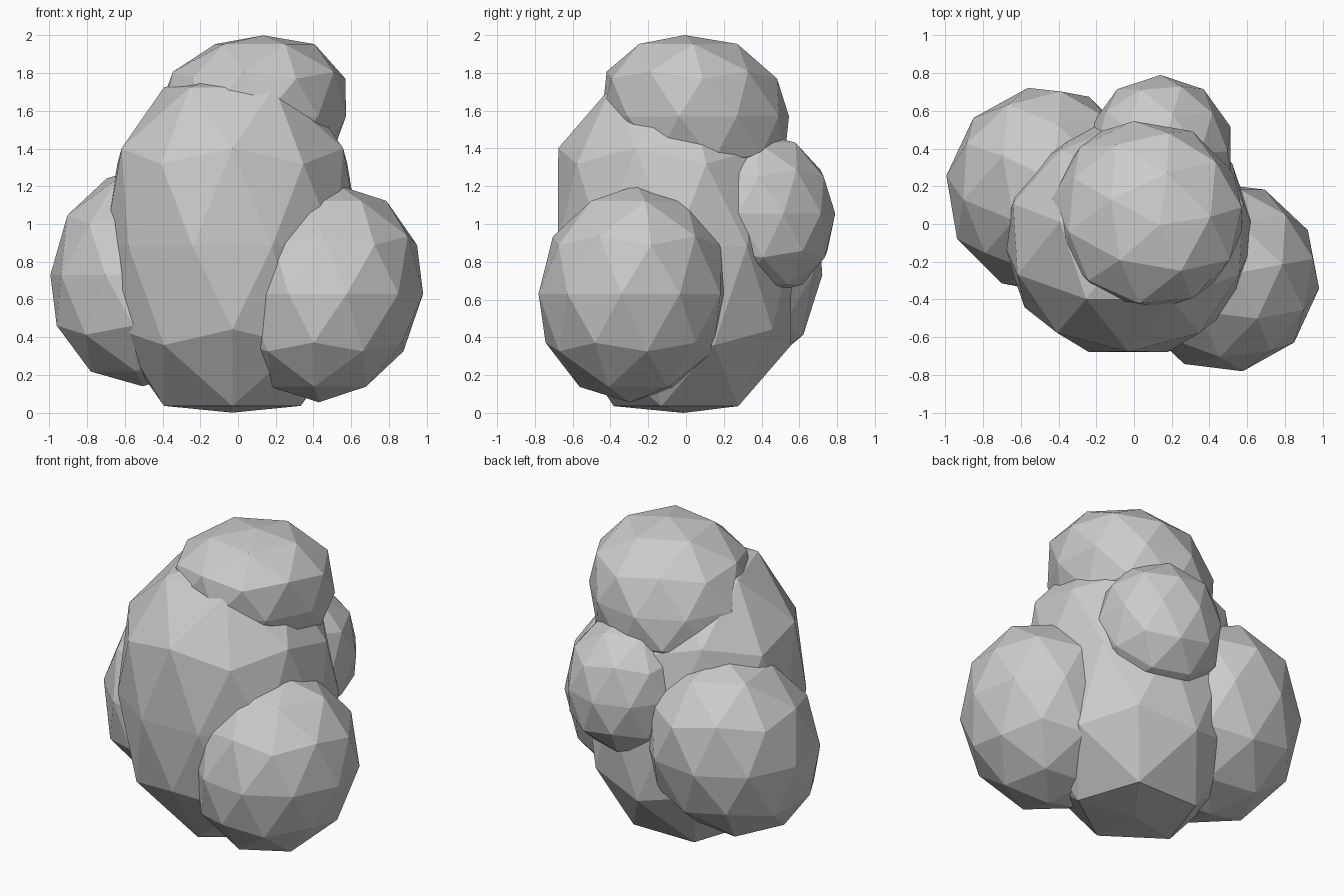
import bpy
import bmesh
from math import radians, cos, sin, hypot

old = bpy.data.objects.get("Cube")
if old:
    bpy.data.objects.remove(old, do_unlink=True)

# Single grey stone colour
grey = bpy.data.materials.new("stone_grey")
grey.use_nodes = True
colour = (0.6, 0.6, 0.6, 1)
grey.diffuse_color = colour
grey.node_tree.nodes["Principled BSDF"].inputs["Base Color"].default_value = colour


def lump(name, centre, radii, turn=0, boxy=2.0, lean=(0, 0)):
    """Faceted ellipsoid: boxy fills out its shoulders, lean slides the top in x and y."""
    bm = bmesh.new()
    bmesh.ops.create_icosphere(bm, subdivisions=2, radius=1)
    c, s = cos(radians(turn)), sin(radians(turn))
    for v in bm.verts:
        x, y, z = v.co.normalized()
        k = (hypot(x, y) ** boxy + abs(z) ** boxy) ** (-1 / boxy)
        x, y, z = (x * c - y * s) * k, (x * s + y * c) * k, z * k
        height = z * radii[2]
        v.co = (centre[0] + x * radii[0] + lean[0] * height,
                centre[1] + y * radii[1] + lean[1] * height,
                min(2, max(0, centre[2] + height)))
    mesh = bpy.data.meshes.new(name)
    bm.to_mesh(mesh)
    bm.free()
    mesh.materials.append(grey)
    obj = bpy.data.objects.new(name, mesh)
    bpy.context.collection.objects.link(obj)
    return obj


# Tall central boulder with a flat base
lump("central_boulder", (-0.03, -0.06, 0.88), (0.68, 0.65, 0.93), 18, 2.6, (0, -0.05))
# Boulder resting on top
lump("top_boulder", (0.07, 0.05, 1.57), (0.51, 0.5, 0.43), 8, 2.4, (0.15, -0.13))
# Smaller boulders around the sides and back
lump("left_front_boulder", (0.48, -0.28, 0.63), (0.505, 0.51, 0.575), 11, 2.05, (0.09, 0.03))
lump("right_boulder", (-0.47, 0.18, 0.73), (0.53, 0.55, 0.59), 10, 2.15, (0.06, 0.1))
lump("back_boulder", (0.14, 0.395, 1.055), (0.39, 0.395, 0.43), 0, 2.2, (0, -0.05))
